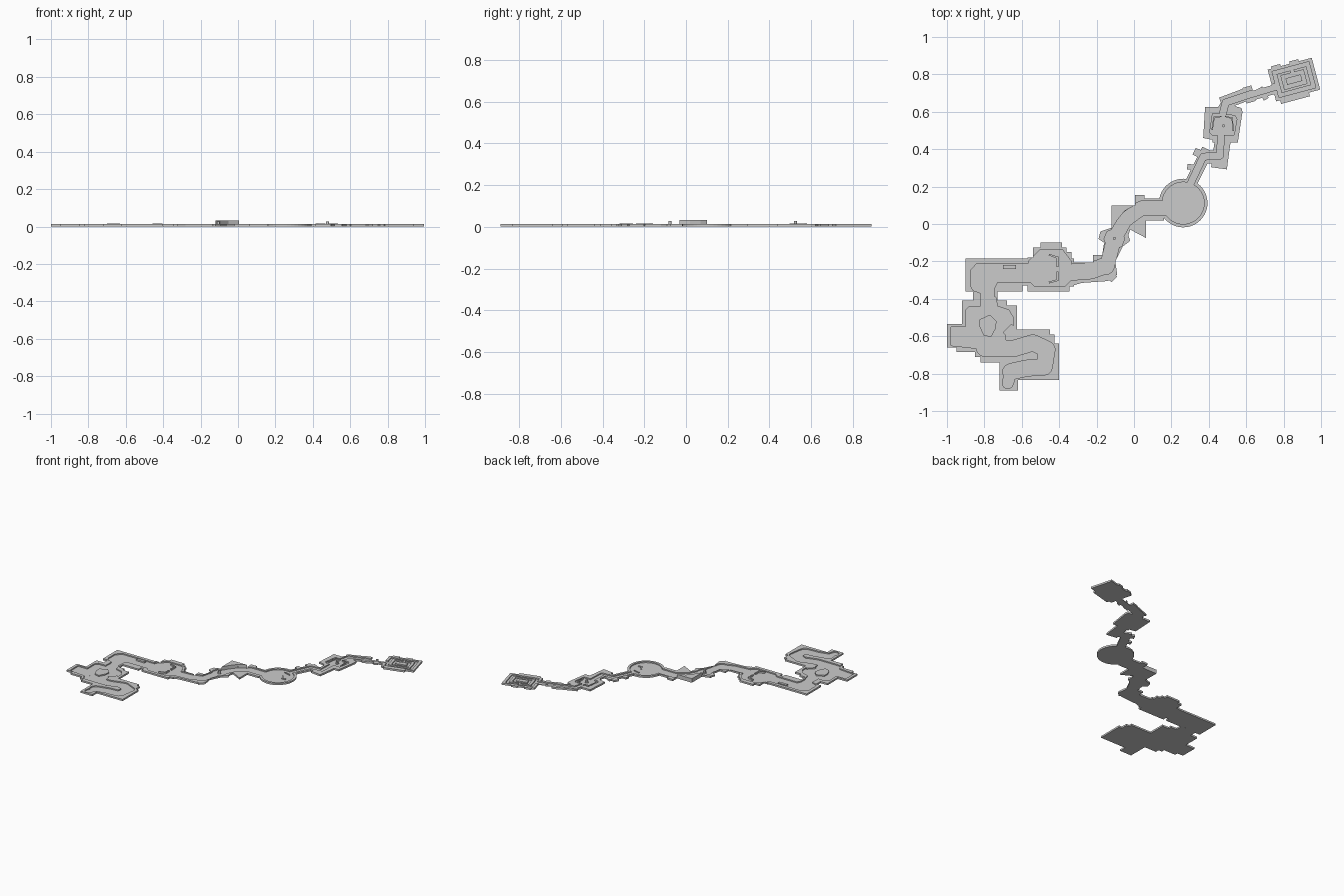
import bpy, bmesh, math
from mathutils import Vector

TOP, FLOOR, BASE = 0.014, 0.005, 0.001
cutters = bpy.data.collections.new("floor_cutters")
bpy.context.scene.collection.children.link(cutters)
slabs = []


def prism(name, pts, z0, z1, coll=None):
    """Extrude a flat outline from z0 to z1."""
    bm = bmesh.new()
    f = bm.faces.new([bm.verts.new((x, y, z0)) for x, y in pts])
    r = bmesh.ops.extrude_face_region(bm, geom=[f])
    bmesh.ops.translate(bm, vec=(0, 0, z1 - z0),
                        verts=[v for v in r["geom"] if isinstance(v, bmesh.types.BMVert)])
    bmesh.ops.recalc_face_normals(bm, faces=bm.faces)
    me = bpy.data.meshes.new(name)
    bm.to_mesh(me)
    bm.free()
    ob = bpy.data.objects.new(name, me)
    (coll or bpy.context.scene.collection).objects.link(ob)
    return ob


def slab(name, pts):
    j = len(slabs) * 2e-5
    slabs.append(prism(name, pts, BASE - j, TOP + j))


def pit(pts):
    n = len(cutters.objects)
    ob = prism("floor_cutter", pts, FLOOR + n * 2e-5, 0.04 + n * 1e-4, cutters)
    ob.hide_render = True
    ob.display_type = 'WIRE'


def circle(c, r, n):
    return [(c[0] + r * math.cos(2 * math.pi * i / n), c[1] + r * math.sin(2 * math.pi * i / n))
            for i in range(n)]


def capsule(a, b, w, n=6):
    t = math.atan2(b[1] - a[1], b[0] - a[0])
    out = []
    for c, s in ((b, t - math.pi / 2), (a, t + math.pi / 2)):
        out += [(c[0] + w / 2 * math.cos(s + math.pi * i / n),
                 c[1] + w / 2 * math.sin(s + math.pi * i / n)) for i in range(n + 1)]
    return out


def bar(a, b, w):
    d = (Vector(b) - Vector(a)).normalized() * w / 2
    n = Vector((-d.y, d.x))
    a, b = Vector(a) - d, Vector(b) + d
    return [tuple(p) for p in (a - n, b - n, b + n, a + n)]


def trench(path, w):
    for a, b in zip(path, path[1:]):
        pit(capsule(a, b, w))


def walls(name, path, w, z):
    for a, b in zip(path, path[1:]):
        prism(name, bar(a, b, w), 0.003, z)


def box(x0, y0, x1, y1):
    return [(x0, y0), (x1, y0), (x1, y1), (x0, y1)]


# Room slabs, from lower left to upper right
slab("winding_room", [(-.72, -.89), (-.62, -.89), (-.62, -.835), (-.4, -.835), (-.4, -.64),
     (-.425, -.64), (-.425, -.59), (-.45, -.59), (-.45, -.565), (-.66, -.565), (-.66, -.73), (-.72, -.73)])
slab("island_room", [(-1, -.535), (-.92, -.535), (-.92, -.41), (-.68, -.41), (-.68, -.435),
     (-.625, -.435), (-.625, -.74), (-.82, -.74), (-.82, -.71), (-.85, -.71), (-.85, -.685),
     (-.95, -.685), (-.95, -.66), (-1, -.66)])
slab("corner_hall", box(-.9, -.36, -.595, -.185))
slab("corner_neck", box(-.86, -.415, -.73, -.35))
slab("hall_link", box(-.6, -.33, -.56, -.185))
slab("octagon_room", [(-.57, -.36), (-.345, -.36), (-.345, -.335), (-.32, -.335), (-.32, -.185),
     (-.335, -.185), (-.335, -.15), (-.36, -.15), (-.36, -.125), (-.385, -.125), (-.385, -.1), (-.5, -.1),
     (-.5, -.125), (-.54, -.125), (-.54, -.18), (-.57, -.18)])
slab("bent_corridor", [(-.33, -.205), (-.22, -.205), (-.22, -.165), (-.17, -.165), (-.16, -.1),
     (-.19, -.08), (-.18, -.04), (-.12, -.02), (-.03, -.06), (-.02, -.09), (-.06, -.12),
     (-.1, -.2), (-.09, -.27), (-.14, -.305), (-.28, -.315), (-.33, -.33)])
slab("corner_alcove", [(-.16, -.28), (-.12, -.31), (-.09, -.28), (-.12, -.25)])
slab("cliff_ground", [(-.12, -.04), (-.03, -.06), (-.02, -.03), (.065, -.075), (.065, .02),
     (.16, .02), (.16, .135), (.055, .135), (.055, .155), (.005, .155), (.005, .1), (-.12, .1)])
slab("round_room", circle((.263, .112), .13, 40))
for i, (a, b, w) in enumerate([((.31, .23), (.38, .37), .065), ((.3, .305), (.33, .3), .03),
                               ((.34, .38), (.36, .37), .04), ((.38, .36), (.45, .355), .07),
                               ((.46, .34), (.475, .45), .085), ((.5, .655), (.58, .685), .07),
                               ((.61, .71), (.62, .675), .05), ((.63, .685), (.75, .72), .05),
                               ((.68, .715), (.7, .68), .03)]):
    slab("step_corridor_%d" % i, bar(a, b, w))
slab("column_room", [(.37, .46), (.42, .45), (.42, .435), (.555, .435), (.58, .6), (.575, .62),
     (.54, .63), (.54, .66), (.47, .66), (.45, .625), (.38, .625)])

# Tilted maze room frame
ang = math.radians(15)
def maze(u, v):
    return (.855 + u * math.cos(ang) - v * math.sin(ang), .772 + u * math.sin(ang) + v * math.cos(ang))
def maze_box(u0, v0, u1, v1):
    return [maze(*p) for p in box(u0, v0, u1, v1)]
slab("maze_room", maze_box(-.122, -.088, .122, .088))
for i, b in enumerate([(-.1, .08, -.05, .1), (0, .08, .05, .1), (-.1, -.108, .06, -.08)]):
    slab("maze_nub_%d" % i, maze_box(*b))

# Sunken floors
trench([(-.675, -.85), (-.66, -.8)], .06)
trench([(-.66, -.79), (-.57, -.77), (-.48, -.765), (-.465, -.67), (-.54, -.635), (-.64, -.665),
        (-.8, -.665)], .085)
pit([(-.978, -.55), (-.9, -.55), (-.9, -.46), (-.88, -.44), (-.82, -.44), (-.82, -.39), (-.74, -.39),
     (-.73, -.44), (-.67, -.46), (-.645, -.5), (-.645, -.56), (-.69, -.6), (-.67, -.7), (-.8, -.7),
     (-.84, -.665), (-.978, -.66 + .01)])
pit([(-.875, -.25), (-.84, -.21), (-.5, -.21), (-.5, -.31), (-.73, -.31), (-.745, -.34), (-.745, -.43),
     (-.815, -.43), (-.82, -.37), (-.86, -.355), (-.875, -.33)])
pit([(-.565, -.3), (-.565, -.2), (-.5, -.135), (-.385, -.135), (-.335, -.2), (-.335, -.3),
     (-.37, -.335), (-.53, -.335)])
trench([(-.36, -.26), (-.23, -.25), (-.145, -.22)], .085)
trench([(-.145, -.23), (-.11, -.09), (-.05, .02), (.04, .085), (.18, .085)], .075)
pit(circle((-.105, -.08), .055, 8))
pit(circle((.263, .112), .112, 40))
trench([(.29, .19), (.37, .36), (.46, .365), (.465, .48)], .035)
pit([(.405, .49), (.42, .59), (.54, .58), (.55, .56), (.535, .475), (.42, .475)])
trench([(.47, .57), (.49, .65), (.61, .69), (.76, .735)], .035)
for hu, hv in ((.092, .062), (.052, .028)):
    for s in (-1, 1):
        pit(maze_box(-hu - .01, s * hv - .01, hu + .01, s * hv + .01))
        pit(maze_box(s * hu - .01, -hv - .01, s * hu + .01, hv + .01))
pit(maze_box(-.005, .02, .012, .06))

for ob in slabs:
    m = ob.modifiers.new("cut_floor", 'BOOLEAN')
    m.operation = 'DIFFERENCE'
    m.operand_type = 'COLLECTION'
    m.collection = cutters
    m.solver = 'EXACT'

# Raised cliff beside the path
prism("cliff", [(-.12, .1), (-.12, -.03), (-.09, .02), (-.05, .07), (.005, .1)], .003, .032)

# Islands and free-standing walls
prism("island", [(-.825, -.51), (-.77, -.485), (-.735, -.52), (-.74, -.56), (-.765, -.605),
                 (-.805, -.595), (-.825, -.55)], .003, TOP)
prism("small_island", bar((-.68, -.58), (-.655, -.555), .03), .003, TOP)
prism("altar", box(-.7, -.24, -.63, -.22), .003, .016)
walls("octagon_screen", [(-.45, -.165), (-.41, -.18), (-.41, -.225)], .01, .017)
walls("octagon_screen", [(-.45, -.312), (-.41, -.3), (-.41, -.26)], .01, .017)
walls("round_room_plank", [(.27, .19), (.315, .178)], .006, .013)
walls("round_room_wall", [(.29, .13), (.31, .1), (.33, .1)], .01, .012)
walls("column_room_screen", [(.418, .505), (.428, .57), (.465, .575)], .007, .015)
walls("column_room_screen", [(.49, .575), (.525, .565), (.53, .5)], .007, .015)

# Round columns with a wider foot
for c, h in (((-.105, -.077), .028), ((.478, .525), .027)):
    prism("column", circle(c, .008, 16), .003, h)
    prism("column_foot", circle(c, .013, 16), .003, .012)
